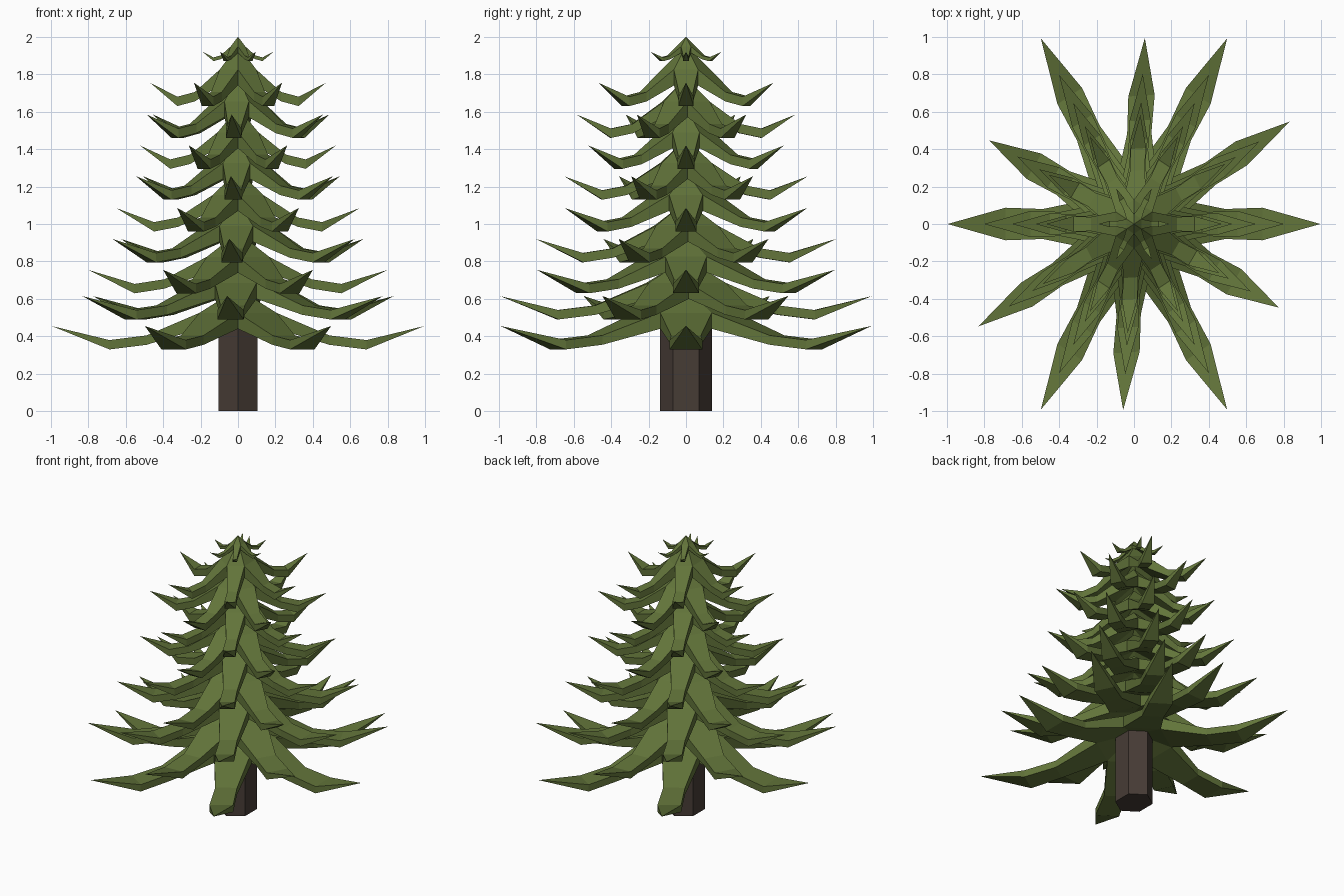
import bpy, bmesh, math
from mathutils import Matrix, Vector

if "Cube" in bpy.data.objects:
    bpy.data.objects.remove(bpy.data.objects["Cube"])


def material(name, rgb):
    m = bpy.data.materials.new(name)
    m.diffuse_color = (*rgb, 1)
    m.use_nodes = True
    m.node_tree.nodes["Principled BSDF"].inputs["Base Color"].default_value = m.diffuse_color
    return m


GREEN = material("pine green", (0.122, 0.175, 0.042))
BROWN = material("dark bark", (0.062, 0.045, 0.036))
STRETCH = 1.15  # the tree is slightly deeper than wide


def finish(bm, name, mat):
    bmesh.ops.recalc_face_normals(bm, faces=bm.faces)
    me = bpy.data.meshes.new(name)
    bm.to_mesh(me)
    bm.free()
    me.materials.append(mat)
    ob = bpy.data.objects.new(name, me)
    bpy.context.collection.objects.link(ob)
    return ob


# Branch stations: distance out, half width, top height, bottom height
STATIONS = [(0.49, 0.07, 0.075, 0.025), (0.69, 0.076, 0.05, 0.0)]
TIP = (1.0, 0.125)
VALLEY = (0.24, 0.195, 0.11)   # radius, top height, bottom height
APEX, UNDER = 0.325, 0.2


def tier(name, z, scale, turn, zscale=1.0):
    """Six-armed star of drooping branches with upturned tips."""
    bm = bmesh.new()
    apex, under = bm.verts.new((0, 0, APEX)), bm.verts.new((0, 0, UNDER))

    def polar(r, deg, h):
        a = math.radians(deg)
        return bm.verts.new((r * math.cos(a), r * math.sin(a), h))

    valleys = [[polar(VALLEY[0], 60 * k - 30, h) for h in VALLEY[1:]] for k in range(6)]
    for k in range(6):
        rot = Matrix.Rotation(math.radians(60 * k), 3, 'Z')
        new = lambda x, y, h: bm.verts.new(rot @ Vector((x, y, h)))
        tip = new(TIP[0], 0, TIP[1])
        # each ring: right top, right bottom, left bottom, left top
        (rt, rb), (lt, lb) = valleys[k], valleys[(k + 1) % 6]
        prev = [rt, rb, lb, lt]
        bm.faces.new((apex, rt, lt))
        bm.faces.new((under, lb, rb))
        for r, w, top, bot in STATIONS:
            ring = [new(r, -w, top), new(r, -w, bot), new(r, w, bot), new(r, w, top)]
            for i in range(4):
                j = (i + 1) % 4
                bm.faces.new((prev[i], prev[j], ring[j], ring[i]))
            prev = ring
        for i in range(4):
            bm.faces.new((prev[i], prev[(i + 1) % 4], tip))
    # stretch, turn, shrink and lift the whole star
    bm.transform(Matrix.Translation((0, 0, z))
                 @ Matrix.Diagonal((scale, scale, zscale, 1))
                 @ Matrix.Rotation(math.radians(turn), 4, 'Z')
                 @ Matrix.Diagonal((1, STRETCH, 1, 1)))
    return finish(bm, name, GREEN)


# Branch tiers, alternating by 30 degrees
HEIGHTS = [0.33, 0.49, 0.63, 0.795, 0.96, 1.13, 1.295, 1.46, 1.63]
SCALES = [0.995, 0.893, 0.80, 0.72, 0.65, 0.585, 0.525, 0.525, 0.47]
for i, (z, s) in enumerate(zip(HEIGHTS, SCALES)):
    tier(f"branch_tier_{i + 1}", z, s, -30 * (i % 2))
tier("tree_top", 1.87, 0.19, 0, 0.4)

# Six-sided trunk with corners towards front and back
bm = bmesh.new()
bmesh.ops.create_cone(bm, cap_ends=True, segments=6, radius1=0.12, radius2=0.12, depth=0.52)
co = max(bm.verts, key=lambda v: v.co.y).co
if abs(co.x) > 0.01:
    bm.transform(Matrix.Rotation(math.radians(30), 4, 'Z'))
bm.transform(Matrix.Translation((0, 0, 0.26)) @ Matrix.Diagonal((1, STRETCH, 1, 1)))
finish(bm, "trunk", BROWN)
